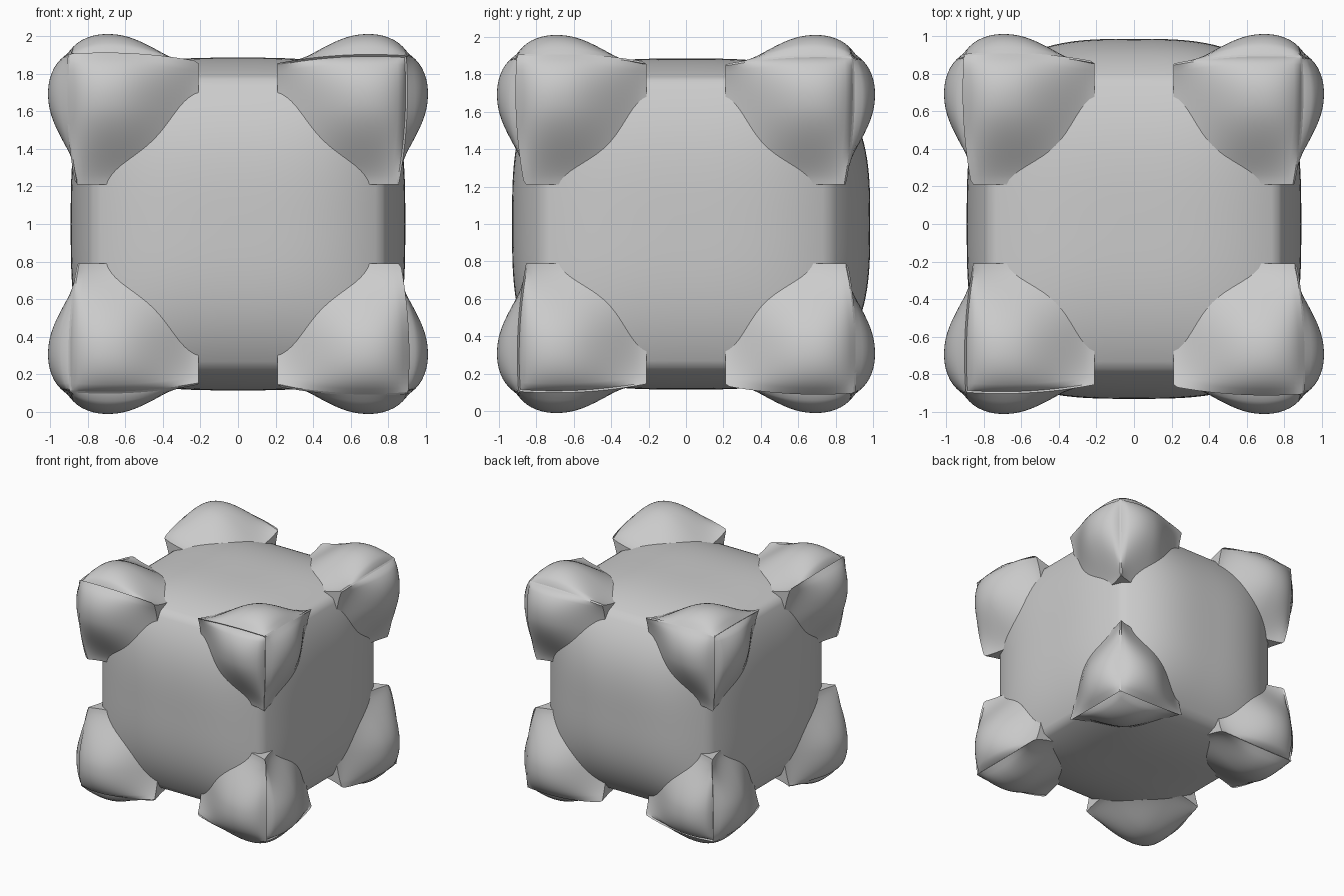
import bpy, bmesh
from itertools import product
from mathutils import Vector

if "Cube" in bpy.data.objects:
    bpy.data.objects.remove(bpy.data.objects["Cube"])


def grid_cube(cuts):
    """Unit cube (0..1) with every face divided into a grid."""
    bm = bmesh.new()
    bmesh.ops.create_cube(bm, size=1)
    bmesh.ops.subdivide_edges(bm, edges=bm.edges[:], cuts=cuts, use_grid_fill=True)
    bmesh.ops.translate(bm, verts=bm.verts[:], vec=(0.5, 0.5, 0.5))
    return bm


def finish(bm, name):
    bmesh.ops.recalc_face_normals(bm, faces=bm.faces[:])
    me = bpy.data.meshes.new(name)
    bm.to_mesh(me)
    bm.free()
    ob = bpy.data.objects.new(name, me)
    bpy.context.collection.objects.link(ob)
    ob.location.z = 1
    return ob


# Stuffed body: cube whose faces bulge out to a different depth per side
EDGE = 0.77
DEPTH = {(0, 1): 0.89, (0, -1): 0.89, (1, 1): 0.985, (1, -1): 0.93,
         (2, 1): 0.885, (2, -1): 0.885}
bm = grid_cube(39)
for v in bm.verts:
    p = [2 * c - 1 for c in v.co]
    out = []
    for k in range(3):
        a, b = abs(p[k - 1]), abs(p[k - 2])
        bulge = DEPTH[k, 1 if p[k] > 0 else -1] - EDGE
        out.append(p[k] * (EDGE + bulge * (1 - a ** 3.2) * (1 - b ** 3.2)))
    v.co = out
for f in bm.faces:
    f.smooth = True
finish(bm, "cushion_body")

# Puffy corner caps
INNER, LOW, PUFF = 0.21, 0.79, 0.182


def seam(t):
    """Distance of the seam from the centre, tip (0) to corner (1)."""
    return 0.855 + 0.04 * t + 0.09 * t * (1 - t)


def swell(s):
    if s < 0.62:
        x = s / 0.62
        return x * x * (3 - 2 * x)
    return 1 - ((s - 0.62) / 0.38) ** 2.2


def height(s, t):
    a, b = s ** 4, t ** 4
    return (LOW + (seam(s) - LOW) * b + (seam(t) - LOW) * a
            - (seam(1) - LOW) * a * b
            + PUFF * max(0, swell(s) * swell(t)) ** 0.75)


def corner_cap(signs, name):
    bm = grid_cube(27)
    seams = [e for e in bm.edges
             if sum(all(v.co[k] > 0.999 for v in e.verts) for k in range(3)) == 2]
    rims = [e for e in bm.edges
            if any(all(v.co[k] < 0.001 for v in e.verts) for k in range(3))
            and any(all(v.co[k] > 0.999 for v in e.verts) for k in range(3))]
    for v in bm.verts:
        p = [min(1, max(0, c)) for c in v.co]
        v.co = Vector([signs[k] * (INNER + p[k] * (height(p[k - 1], p[k - 2]) - INNER))
                       for k in range(3)])
    for f in bm.faces:
        f.smooth = True
    for e in rims:
        e.smooth = False
    # narrow sewn strip along the three seams
    strip = bmesh.ops.bevel(bm, geom=seams, offset=0.01, segments=1,
                            affect='EDGES', profile=0.5)
    for f in strip["faces"]:
        for e in f.edges:
            e.smooth = False
    finish(bm, name)


for sx, sy, sz in product((-1, 1), repeat=3):
    corner_cap((sx, sy, sz), "corner_cap_%s_%s_%s" % (
        "right" if sx > 0 else "left", "back" if sy > 0 else "front",
        "top" if sz > 0 else "bottom"))
